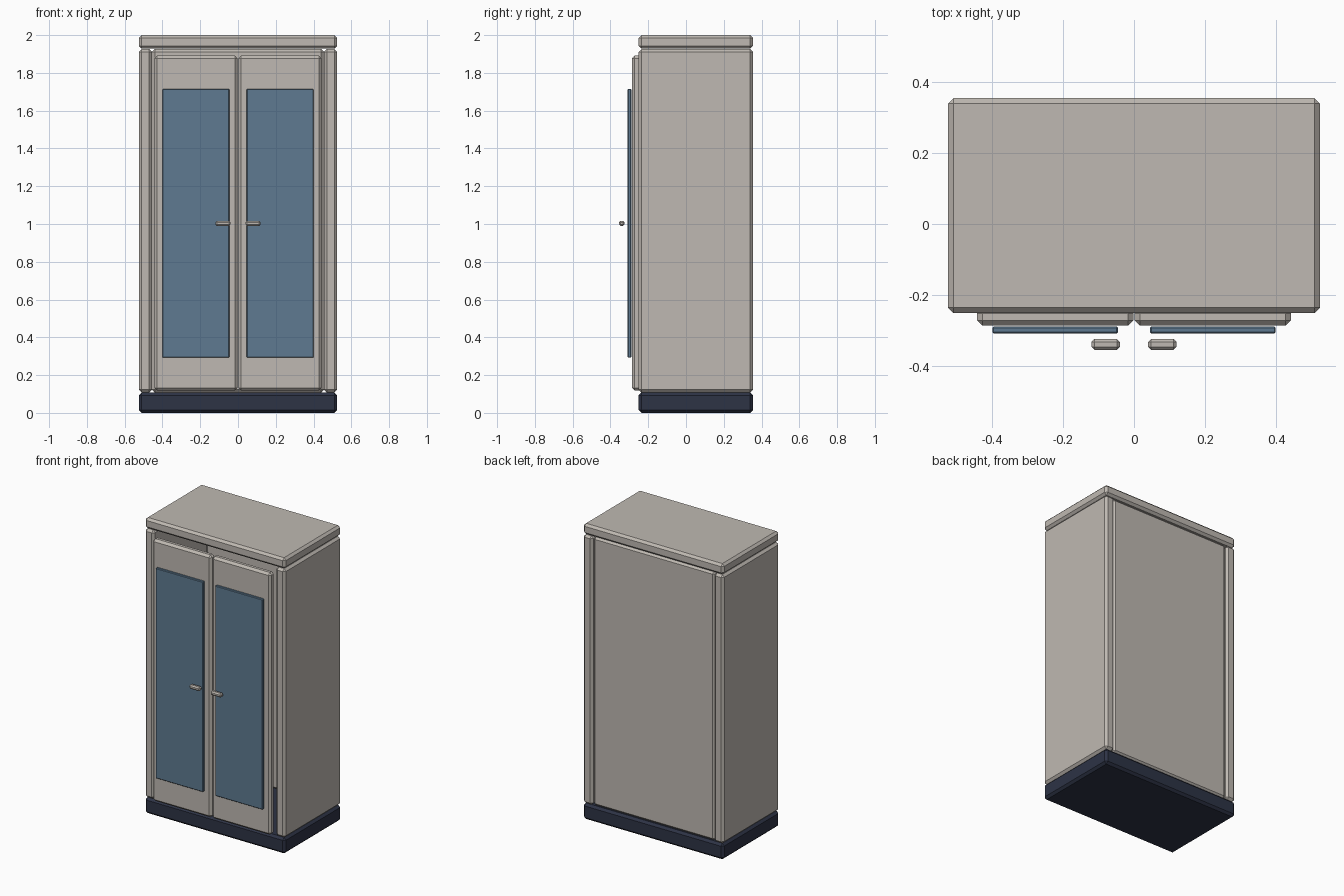
import bpy

if "Cube" in bpy.data.objects:
    bpy.data.objects.remove(bpy.data.objects["Cube"])


def material(name, rgb):
    m = bpy.data.materials.new(name)
    m.diffuse_color = (*rgb, 1.0)
    m.use_nodes = True
    m.node_tree.nodes["Principled BSDF"].inputs["Base Color"].default_value = m.diffuse_color
    return m


BEIGE = material("warm grey panel", (0.52, 0.485, 0.445))
BLUE = material("blue glass", (0.112, 0.195, 0.285))
NAVY = material("dark navy plinth", (0.026, 0.033, 0.060))


def box(name, x, y, z, mat, bevel=0.015):
    """Chamfered box from (min, max) ranges."""
    spans = (x, y, z)
    bpy.ops.mesh.primitive_cube_add(size=1, location=[(a + b) / 2 for a, b in spans])
    ob = bpy.context.object
    ob.name = name
    ob.scale = [b - a for a, b in spans]
    bpy.ops.object.transform_apply(location=False, rotation=False, scale=True)
    mod = ob.modifiers.new("chamfer", "BEVEL")
    mod.width = bevel
    mod.segments = 1
    ob.data.materials.append(mat)
    return ob


DEPTH = (-0.251, 0.355)

# Carcass: plinth, top board and recessed back
box("plinth", (-0.525, 0.525), DEPTH, (0, 0.108), NAVY)
box("top_board", (-0.525, 0.525), DEPTH, (1.928, 2.0), BEIGE)
box("back_panel", (-0.455, 0.455), (0.30, 0.345), (0.108, 1.926), BEIGE)

# Mirrored parts: sides, doors, glass and handles
for label, s in (("left", -1), ("right", 1)):
    def span(a, b):
        return tuple(sorted((s * a, s * b)))

    box(label + "_side", span(0.455, 0.525), DEPTH, (0.108, 1.926), BEIGE)
    box(label + "_door", span(0.002, 0.443), (-0.287, -0.237), (0.118, 1.892), BEIGE)
    box(label + "_glass", span(0.045, 0.40), (-0.309, -0.289), (0.292, 1.715), BLUE, 0.004)
    box(label + "_handle", span(0.04, 0.12), (-0.355, -0.325), (0.99, 1.017), BEIGE, 0.008)
